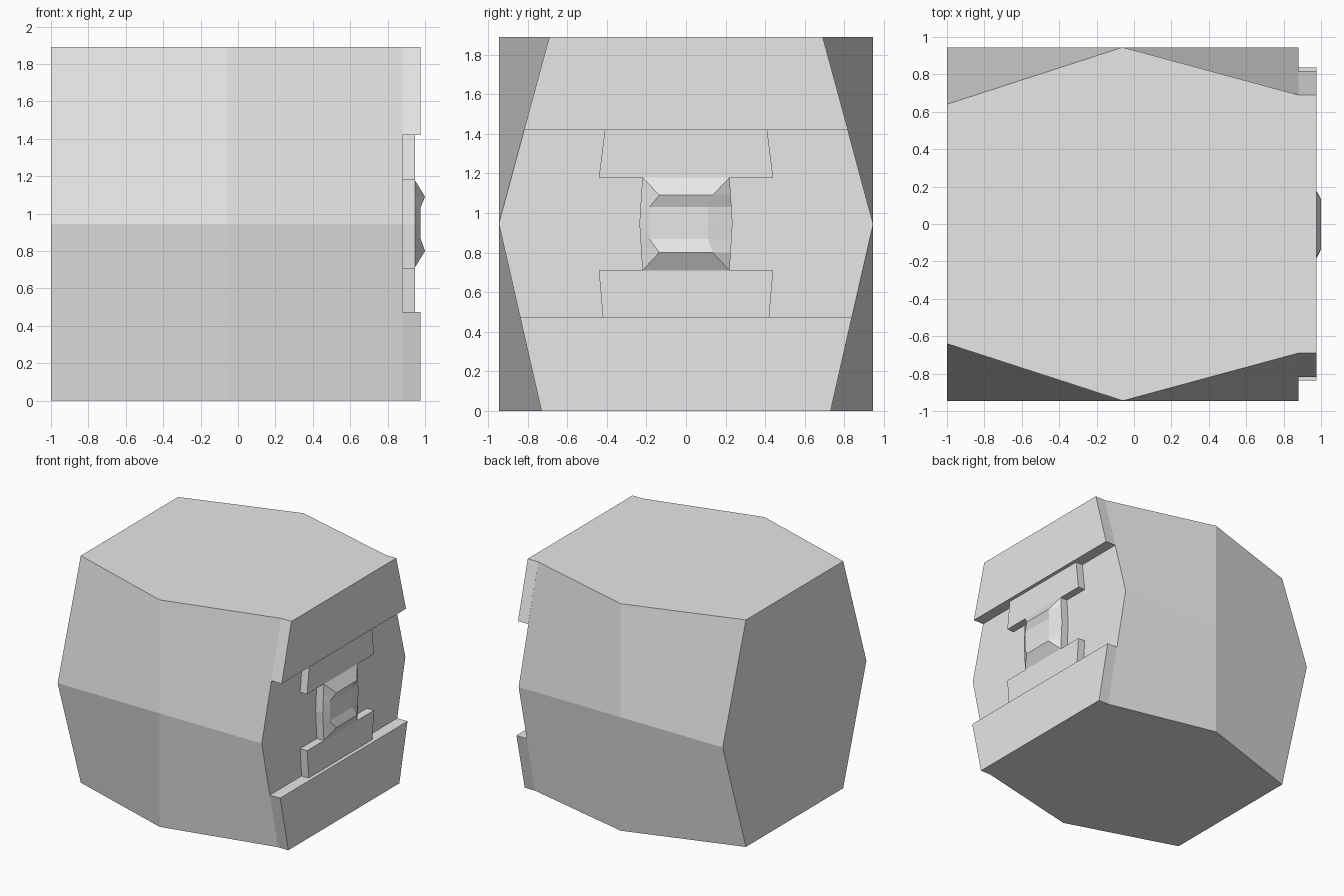
import bpy
import bmesh

cube = bpy.data.objects.get("Cube")
if cube:
    bpy.data.objects.remove(cube, do_unlink=True)

grey = bpy.data.materials.new("light_grey")
grey.use_nodes = True
grey.diffuse_color = (0.8, 0.8, 0.8, 1)
grey.node_tree.nodes["Principled BSDF"].inputs["Base Color"].default_value = (0.8, 0.8, 0.8, 1)


def loft(name, sections):
    """Join matching cross-sections with quads and cap both ends."""
    bm = bmesh.new()
    rings = [[bm.verts.new(p) for p in s] for s in sections]
    count = len(rings[0])
    for a, b in zip(rings, rings[1:]):
        for i in range(count):
            j = (i + 1) % count
            bm.faces.new((a[i], a[j], b[j], b[i]))
    bm.faces.new(rings[0])
    bm.faces.new(rings[-1])
    bmesh.ops.remove_doubles(bm, verts=bm.verts, dist=0.0001)
    bmesh.ops.recalc_face_normals(bm, faces=bm.faces)
    mesh = bpy.data.meshes.new(name)
    bm.to_mesh(mesh)
    bm.free()
    mesh.materials.append(grey)
    obj = bpy.data.objects.new(name, mesh)
    bpy.context.collection.objects.link(obj)
    return obj


def section(x, rows):
    """Symmetric section across y from (half width, height) rows."""
    right = [(x, w, z) for w, z in rows]
    left = [(x, -w, z) for w, z in reversed(rows)]
    return right + left


HEIGHT, MID = 1.89, 0.945
FACE = 0.88    # x of the recessed end face
PLATE = 0.975  # x of the raised plates
STEP = 0.945   # x of the brackets

# Main faceted body, widest across the middle
loft("body", [section(x, [(low, 0), (MID, MID), (top, HEIGHT)])
              for x, low, top in ((-1, 0.64, 0.64), (-0.06, MID, MID), (FACE, 0.73, 0.69))])

# Raised plates and brackets on the end face
raised = {
    "upper_plate": (PLATE, [(0.818, 1.42), (0.69, HEIGHT)]),
    "lower_plate": (PLATE, [(0.73, 0), (0.838, 0.475)]),
    "upper_bracket": (STEP, [(0.44, 1.18), (0.41, 1.42)]),
    "lower_bracket": (STEP, [(0.42, 0.475), (0.44, 0.71)]),
}
for name, (x, rows) in raised.items():
    loft(name, [section(FACE, rows), section(x, rows)])

# Central knob with a groove: height, half width, front x, front y limits
knob_rows = (
    (0.71, 0.22, STEP, -0.22, 0.22),
    (0.80, 0.226, 1.0, -0.135, 0.135),
    (0.87, 0.23, PLATE, -0.185, 0.11),
    (MID, 0.235, PLATE, -0.185, 0.11),
    (1.03, 0.23, PLATE, -0.185, 0.11),
    (1.09, 0.226, 1.0, -0.135, 0.135),
    (1.18, 0.22, STEP, -0.22, 0.22),
)
loft("knob", [[(FACE, -w, z), (STEP, -w, z), (x, y0, z), (x, y1, z), (STEP, w, z), (FACE, w, z)]
              for z, w, x, y0, y1 in knob_rows])
